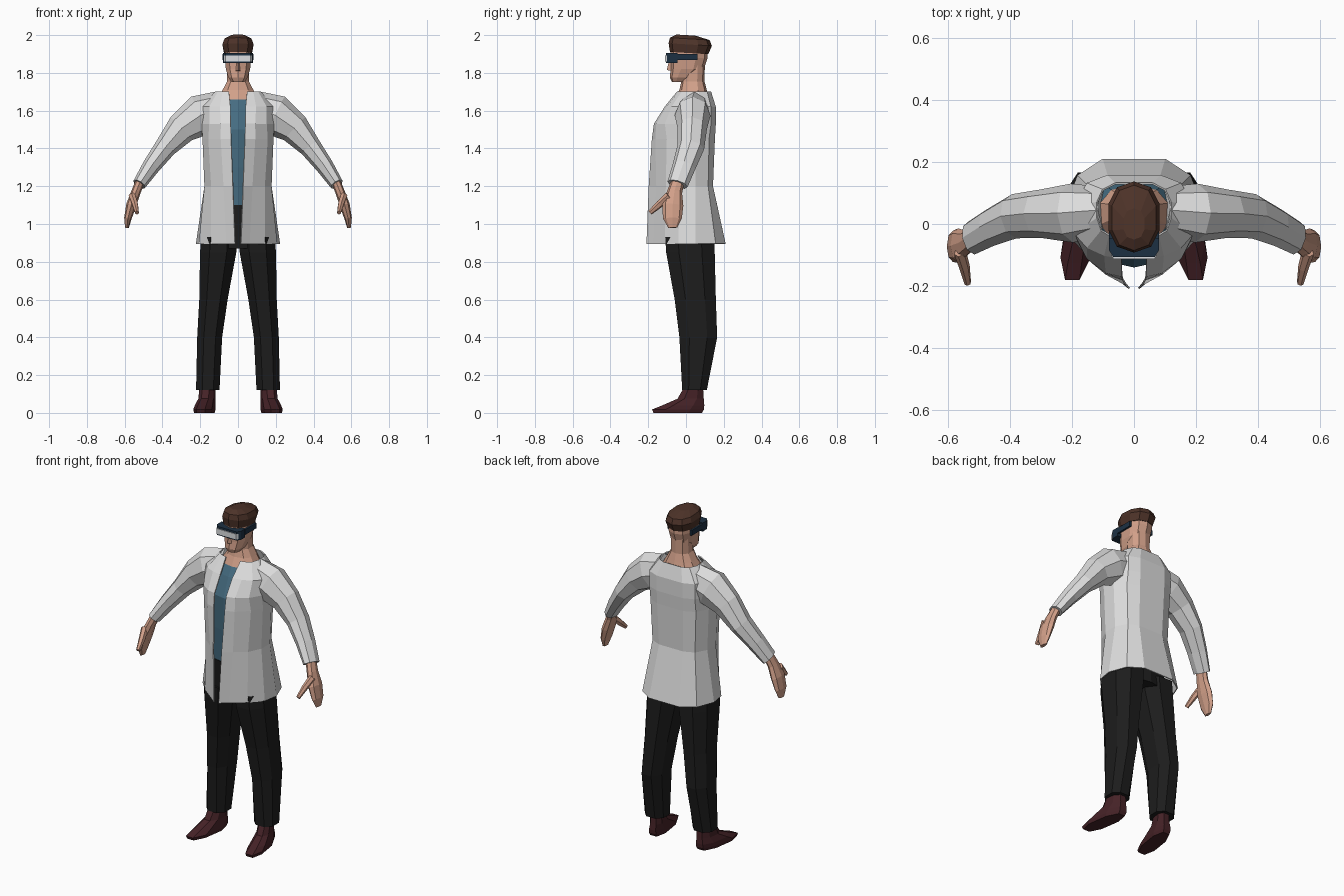
import bpy, bmesh, math
from mathutils import Vector


def mat(name, r, g, b):
    m = bpy.data.materials.new(name)
    m.diffuse_color = (r, g, b, 1)
    return m


COAT = mat("coat white", 0.72, 0.72, 0.72)
SHIRT = mat("shirt blue", 0.06, 0.15, 0.22)
PANTS = mat("trouser black", 0.012, 0.012, 0.012)
SHOE = mat("shoe maroon", 0.06, 0.016, 0.02)
SKIN = mat("skin", 0.64, 0.35, 0.25)
HAIR = mat("hair brown", 0.075, 0.033, 0.022)
FRAME = mat("visor navy", 0.012, 0.03, 0.055)
LENS = mat("visor lens", 0.72, 0.74, 0.76)


def loft(name, rings, material, closed=True, caps=True, mirror=False):
    """Skin a list of point rings into one object."""
    bm = bmesh.new()
    vs = [[bm.verts.new(p) for p in r] for r in rings]
    n = len(rings[0])
    for a, b in zip(vs, vs[1:]):
        for i in range(n if closed else n - 1):
            j = (i + 1) % n
            bm.faces.new((a[i], a[j], b[j], b[i]))
    if caps:
        bm.faces.new(vs[0])
        bm.faces.new(vs[-1])
    bmesh.ops.recalc_face_normals(bm, faces=bm.faces)
    me = bpy.data.meshes.new(name)
    bm.to_mesh(me)
    bm.free()
    me.materials.append(material)
    ob = bpy.data.objects.new(name, me)
    bpy.context.collection.objects.link(ob)
    if mirror:
        m = ob.modifiers.new("mirror", "MIRROR")
        m.use_clip = True
    return ob


def ring(z, cx, rx, yf, yb, n=10, power=0.85, skew=0.0, tilt=0.0):
    """Horizontal rounded ring between front yf and back yb."""
    pts = []
    for i in range(n):
        a = 2 * math.pi * (i + 0.5) / n
        c, s = math.cos(a), math.sin(a)
        k = 1 / math.sin(math.pi / 2 - (0 if n % 4 else math.pi / n))
        x = math.copysign(min(1, abs(c) * k) ** power, c) * rx
        y = math.copysign(min(1, abs(s) * k) ** power, s) * (yb - yf) / 2
        pts.append((cx + x + skew * y, (yf + yb) / 2 + y, z + tilt * y))
    return pts


def stack(name, rows, material, mirror=False, caps=True, **kw):
    return loft(name, [ring(*r, **kw) for r in rows], material, mirror=mirror, caps=caps)


def limb(name, rows, material, n=8, caps=True):
    """Tube along a path; rows are centre, y radius, in-plane radius. Mirrored."""
    cs = [Vector(r[:3]) for r in rows]
    rings = []
    for i, r in enumerate(rows):
        t = cs[min(i + 1, len(cs) - 1)] - cs[max(i - 1, 0)]
        u = Vector((-t.z, 0, t.x)).normalized()
        v = t.cross(u).normalized()
        rings.append([cs[i] + v * r[3] * math.cos(2 * math.pi * k / n)
                      + u * r[4] * math.sin(2 * math.pi * k / n) for k in range(n)])
    return loft(name, rings, material, mirror=True, caps=caps)


def box(name, x0, x1, y0, y1, z0, z1, material, mirror=False):
    return loft(name, [[(x0, y0, z), (x1, y0, z), (x1, y1, z), (x0, y1, z)]
                       for z in (z0, z1)], material, mirror=mirror)


# Coat body: half sections from the open front edge round to the back centre
sections = {
    0.895: [(.015, -.207), (.06, -.17), (.14, -.11), (.205, -.04), (.22, .05), (.18, .155), (.1, .207), (0, .207)],
    1.20: [(.026, -.195), (.075, -.155), (.14, -.105), (.175, -.03), (.175, .05), (.14, .115), (.08, .14), (0, .14)],
    1.45: [(.036, -.178), (.09, -.16), (.155, -.1), (.185, -.03), (.185, .05), (.15, .12), (.085, .15), (0, .15)],
    1.53: [(.038, -.167), (.09, -.155), (.15, -.11), (.188, -.04), (.19, .06), (.15, .13), (.085, .155), (0, .155)],
    1.62: [(.04, -.11), (.095, -.1), (.15, -.075), (.19, -.03), (.19, .06), (.15, .13), (.085, .155), (0, .155)],
    1.70: [(.048, -.045), (.08, -.035), (.105, -.02), (.118, .02), (.118, .07), (.1, .11), (.06, .13), (0, .13)],
}
coat = loft("coat_body", [[(x, y, z) for x, y in s] for z, s in sections.items()],
            COAT, closed=False, caps=False, mirror=True)
sol = coat.modifiers.new("thickness", "SOLIDIFY")
sol.thickness, sol.offset = 0.006, 0

# Sleeves
limb("coat_sleeves", [(.09, .045, 1.605, .075, .1), (.20, .035, 1.575, .095, .11),
                      (.30, .033, 1.505, .078, .083), (.385, .025, 1.405, .072, .058),
                      (.46, -.01, 1.305, .062, .047), (.523, -.045, 1.21, .056, .036)], COAT)

# Shirt and trousers
stack("shirt", [(1.08, 0, .155, -.12, .125), (1.3, 0, .16, -.135, .135),
                (1.5, 0, .165, -.14, .14), (1.61, 0, .14, -.092, .14),
                (1.69, 0, .095, -.04, .115)], SHIRT)
stack("trouser_hips", [(.87, 0, .19, -.105, .148), (.98, 0, .175, -.115, .14),
                       (1.10, 0, .158, -.125, .128)], PANTS)
stack("trouser_legs", [(.12, .16, .062, -.02, .11), (.4, .15, .066, -.035, .165),
                       (.6, .13, .075, -.06, .158), (.85, .105, .096, -.105, .152),
                       (.93, .1, .095, -.11, .15)], PANTS, mirror=True, n=8)

# Shoes, toes turned slightly out
stack("shoes", [(0, .178, .045, -.172, .085), (.018, .178, .049, -.18, .095),
                (.04, .174, .047, -.125, .097), (.075, .165, .04, -.045, .094),
                (.14, .162, .038, -.008, .09)], SHOE, mirror=True, n=8, skew=-0.15)

# Hands and thumbs
limb("hands", [(.52, -.045, 1.22, .035, .025), (.54, -.06, 1.17, .04, .025),
               (.565, -.07, 1.10, .056, .027), (.583, -.072, 1.03, .05, .02),
               (.588, -.07, .98, .024, .01)], SKIN)
limb("thumbs", [(.56, -.09, 1.15, .022, .02), (.545, -.14, 1.105, .02, .017),
                (.535, -.19, 1.06, .013, .011)], SKIN, n=6)

# Neck, head and nose
stack("neck", [(1.66, 0, .115, -.06, .125), (1.71, 0, .085, -.035, .11),
               (1.755, 0, .06, -.025, .098), (1.85, 0, .06, -.02, .1)], SKIN)
stack("head", [(1.753, 0, .036, -.075, .0), (1.775, 0, .053, -.085, .04),
               (1.82, 0, .067, -.082, .095), (1.88, 0, .073, -.083, .115),
               (1.95, 0, .072, -.08, .115)], SKIN)
loft("nose", [[(-.014, -.075, 1.81), (.014, -.075, 1.81), (0, -.102, 1.815)],
              [(-.008, -.075, 1.87), (.008, -.075, 1.87), (0, -.088, 1.87)]], SKIN)

# Hair cap
stack("hair", [(1.905, 0, .077, -.085, .118), (1.95, 0, .086, -.092, .137),
               (1.98, 0, .074, -.085, .125), (2.0, 0, .035, -.05, .05)], HAIR, tilt=-0.06)

# Visor: wrapped frame, side arms and a pale lens plate
loft("visor_frame", [[(-.08, -.045, z), (-.08, -.085, z), (-.066, -.107, z),
                      (.066, -.107, z), (.08, -.085, z), (.08, -.045, z)]
                     for z in (1.853, 1.905)], FRAME)
box("visor_arms", .07, .081, -.05, .06, 1.868, 1.9, FRAME, mirror=True)
loft("visor_lens", [[(-.074, -.1, z), (-.066, -.112, z), (.066, -.112, z), (.074, -.1, z)]
                    for z in (1.861, 1.893)], LENS)
